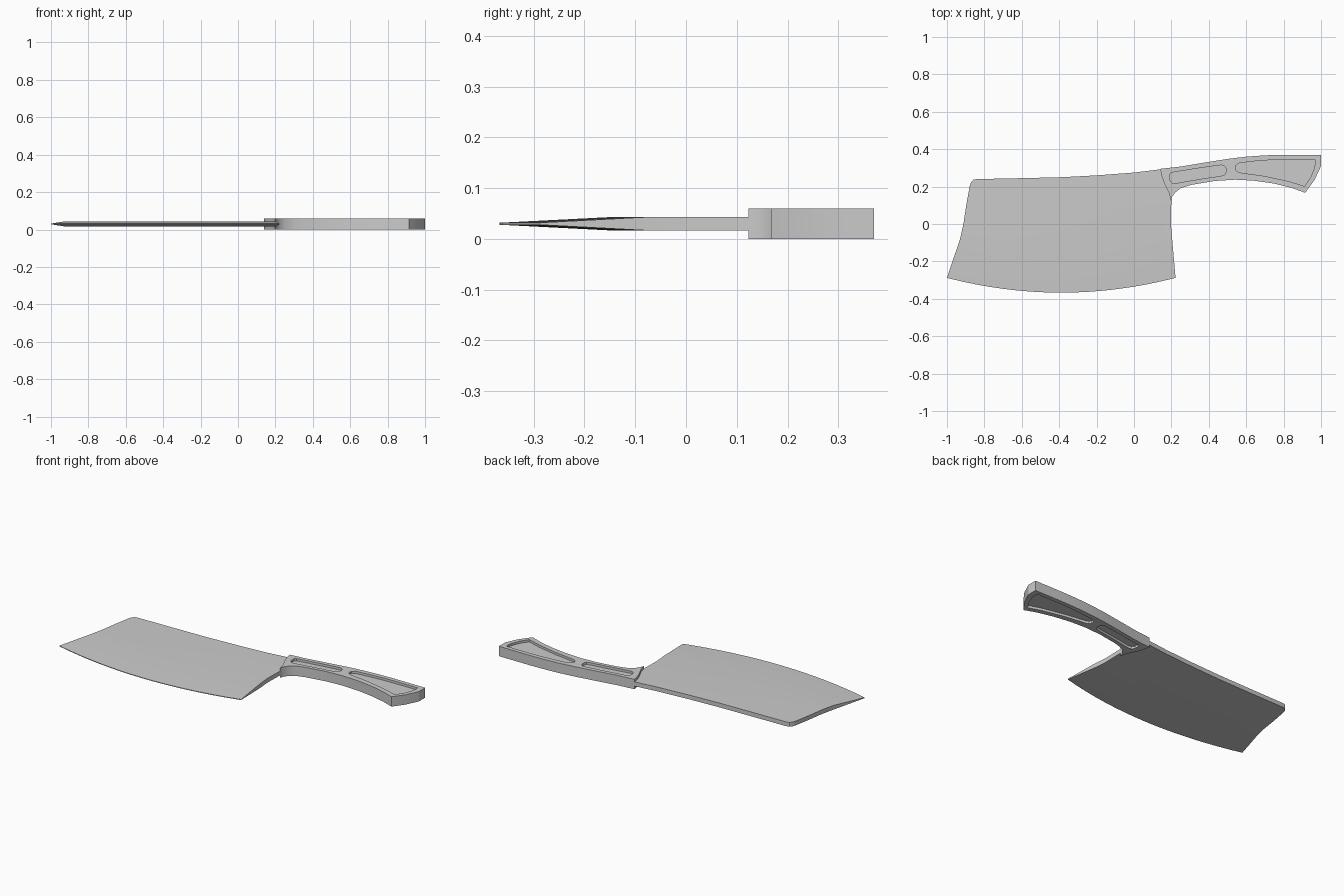
import bpy, bmesh

if "Cube" in bpy.data.objects:
    bpy.data.objects.remove(bpy.data.objects["Cube"])

MID = 0.03  # height of the knife's centre plane


def finish(name, bm):
    bmesh.ops.recalc_face_normals(bm, faces=bm.faces)
    mesh = bpy.data.meshes.new(name)
    bm.to_mesh(mesh)
    bm.free()
    ob = bpy.data.objects.new(name, mesh)
    bpy.context.collection.objects.link(ob)
    return ob


def prism(name, outline, z0, z1):
    bm = bmesh.new()
    low = [bm.verts.new((x, y, z0)) for x, y in outline]
    top = [bm.verts.new((x, y, z1)) for x, y in outline]
    bm.faces.new(low)
    bm.faces.new(top)
    n = len(outline)
    for i in range(n):
        j = (i + 1) % n
        bm.faces.new((low[i], low[j], top[j], top[i]))
    return finish(name, bm)


def arc(x0, x1, y, sag, n=16):
    pts = []
    for i in range(n + 1):
        t = i / n
        pts.append((x0 + (x1 - x0) * t, y - sag * (1 - (2 * t - 1) ** 2)))
    return pts


def smooth(ob, degrees=25):
    bpy.ops.object.select_all(action='DESELECT')
    ob.select_set(True)
    bpy.context.view_layer.objects.active = ob
    bpy.ops.object.shade_smooth_by_angle(angle=degrees * 3.14159 / 180)


# Blade: flat body with short tang, then a wedge grind down to the curved edge
spine = [(0.197, 0.0), (0.2, 0.14), (0.23, 0.2), (0.24, 0.298), (0.14, 0.292),
         (0.0, 0.275), (-0.2, 0.26), (-0.39, 0.25), (-0.6, 0.245),
         (-0.84, 0.24), (-0.86, 0.236), (-0.872, 0.222), (-0.879, 0.2),
         (-0.897, 0.1), (-0.912, 0.0)]
grind = arc(-0.93, 0.204, -0.08, 0.072)
edge = arc(-1.0, 0.222, -0.288, 0.079)
bm = bmesh.new()
sides = []
for s in (-1, 1):
    body = [bm.verts.new((x, y, MID + s * 0.013)) for x, y in grind + spine]
    tip = [bm.verts.new((x, y, MID + s * 0.002)) for x, y in edge]
    bm.faces.new(body)
    n = len(edge)
    for i in range(n - 1):
        bm.faces.new((body[i], body[i + 1], tip[i + 1], tip[i]))
    sides.append(body[n - 1:] + [body[0]] + tip)  # rim of this side
low, top = sides
for i in range(len(low)):
    j = (i + 1) % len(low)
    bm.faces.new((low[i], low[j], top[j], top[i]))
blade = finish("blade", bm)
smooth(blade)

# Handle
handle = prism("handle", [
    (0.14, 0.295), (0.25, 0.307), (0.4, 0.332), (0.5, 0.348), (0.6, 0.36),
    (0.7, 0.367), (0.79, 0.37), (1.0, 0.37), (1.0, 0.31), (0.965, 0.235),
    (0.915, 0.167), (0.84, 0.194), (0.75, 0.216), (0.64, 0.232), (0.54, 0.237),
    (0.43, 0.23), (0.31, 0.21), (0.25, 0.192), (0.22, 0.168), (0.204, 0.145),
    (0.197, 0.123), (0.188, 0.163), (0.165, 0.21), (0.148, 0.255)], 0.0, 0.06)

# Two grip recesses, cut into both faces of the handle
recesses = [
    [(0.2, 0.275), (0.35, 0.299), (0.465, 0.315), (0.482, 0.312), (0.491, 0.3),
     (0.491, 0.275), (0.484, 0.263), (0.465, 0.257), (0.35, 0.24), (0.22, 0.217),
     (0.202, 0.221), (0.191, 0.235), (0.191, 0.265)],
    [(0.562, 0.326), (0.65, 0.336), (0.73, 0.342), (0.82, 0.345), (0.968, 0.345),
     (0.966, 0.305), (0.945, 0.25), (0.912, 0.202), (0.83, 0.228), (0.7, 0.256),
     (0.566, 0.275), (0.55, 0.282), (0.543, 0.293), (0.544, 0.312)]]
bpy.context.view_layer.objects.active = handle
for outline in recesses:
    for z0, z1 in ((0.046, 0.08), (-0.02, 0.014)):
        cutter = prism("recess_cutter", outline, z0, z1)
        cutter.hide_render = True
        mod = handle.modifiers.new("recess", 'BOOLEAN')
        mod.object = cutter
        mod.operation = 'DIFFERENCE'
        mod.solver = 'EXACT'
        bpy.ops.object.modifier_apply(modifier=mod.name)
        bpy.data.objects.remove(cutter, do_unlink=True)
smooth(handle)
